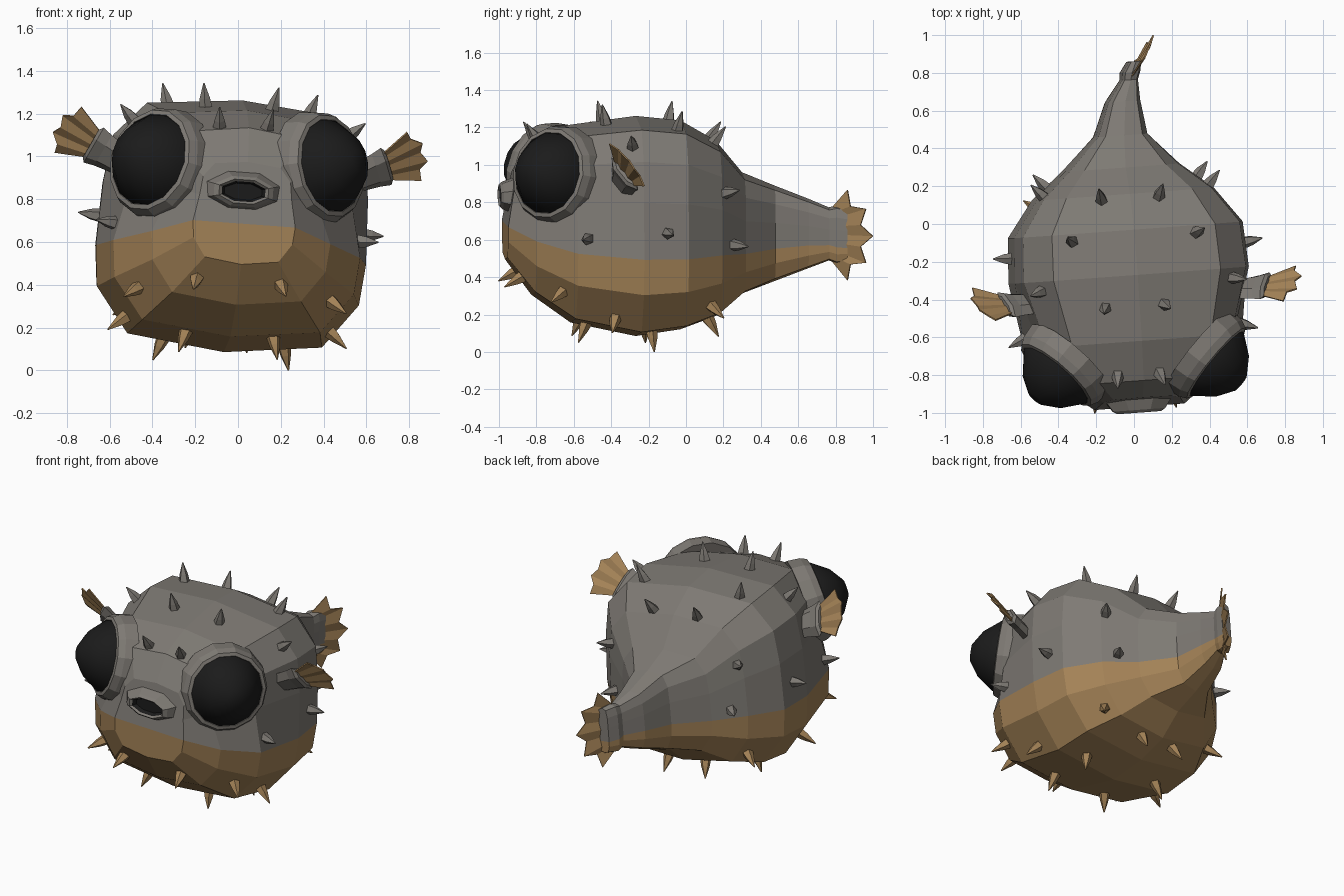
import bpy, bmesh, math
from mathutils import Vector, Matrix
from mathutils.bvhtree import BVHTree

if "Cube" in bpy.data.objects:
    bpy.data.objects.remove(bpy.data.objects["Cube"])


def mat(name, rgb):
    m = bpy.data.materials.new(name)
    m.diffuse_color = (*rgb, 1)
    m.use_nodes = True
    m.node_tree.nodes["Principled BSDF"].inputs["Base Color"].default_value = m.diffuse_color
    return m


GREY = mat("grey skin", (0.21, 0.195, 0.175))
TAN = mat("tan belly", (0.37, 0.225, 0.095))
BLACK = mat("black", (0.011, 0.011, 0.011))

# Slight yaw and roll of the whole fish
A = math.radians(4.2)
POSE = (Matrix.Translation((-0.045, 0, 0.65)) @ Matrix.Rotation(A, 4, 'Y')
        @ Matrix.Rotation(A, 4, 'Z') @ Matrix.Translation((0, 0, -0.65)))


def make(name, verts, faces, mats, index=None):
    me = bpy.data.meshes.new(name)
    me.from_pydata([POSE @ Vector(v) for v in verts], [], faces)
    for m in mats:
        me.materials.append(m)
    if index:
        me.polygons.foreach_set("material_index", index)
    bm = bmesh.new()
    bm.from_mesh(me)
    bmesh.ops.recalc_face_normals(bm, faces=bm.faces)
    bm.to_mesh(me)
    bm.free()
    ob = bpy.data.objects.new(name, me)
    bpy.context.collection.objects.link(ob)
    return ob


def loft(name, rings, mats, index=None):
    """Join equal rings; both ends are capped. index gives one material per band."""
    n = len(rings[0])
    verts = [p for r in rings for p in r]
    faces, idx = [], []
    for s in range(len(rings) - 1):
        for k in range(n):
            j = (k + 1) % n
            faces.append((s * n + k, s * n + j, s * n + n + j, s * n + n + k))
            idx.append(index[s] if index else 0)
    faces += [tuple(range(n)), tuple(range(len(verts) - n, len(verts)))]
    idx += [idx[0], index[-1] if index else 0]
    return make(name, verts, faces, mats, idx)


def ellipse(c, u, v, a, b, n, turn=0.0):
    return [c + u * a * math.cos(2 * math.pi * (k + turn) / n)
            + v * b * math.sin(2 * math.pi * (k + turn) / n) for k in range(n)]


# Body stations: y, top, bottom, colour line, half width, centre x, pinch at eye height
STATIONS = [
    (-0.97, 0.98, 0.50, 0.69, 0.24, 0, 0.92), (-0.83, 1.14, 0.31, 0.625, 0.42, 0, 0.80),
    (-0.62, 1.22, 0.16, 0.57, 0.58, 0, 0.91), (-0.27, 1.265, 0.085, 0.54, 0.635, 0, 1),
    (-0.03, 1.24, 0.12, 0.54, 0.62, 0, 1), (0.16, 1.13, 0.19, 0.55, 0.48, 0, 1),
    (0.30, 0.96, 0.31, 0.545, 0.31, 0, 1), (0.47, 0.89, 0.375, 0.56, 0.14, 0.01, 1),
    (0.65, 0.82, 0.445, 0.575, 0.09, 0.035, 1), (0.76, 0.775, 0.49, 0.575, 0.045, 0.075, 1),
    (0.80, 0.785, 0.475, 0.565, 0.05, 0.085, 1), (0.855, 0.775, 0.485, 0.56, 0.035, 0.11, 1)]


def section(y, top, bot, line, w, xc, pinch):
    up, dn = top - line, line - bot
    half = [(0.70 * pinch, top - 0.06 * up), (0.93 * pinch, top - 0.28 * up),
            (0.98 * pinch, line + 0.42 * up),
            (1.0, line), (0.97, line - 0.42 * dn), (0.72, bot + 0.12 * dn)]
    right = [(xc + f * w, y, z) for f, z in half]
    left = [(xc - f * w, y, z) for f, z in reversed(half)]
    ring = [(xc, y, top)] + right + [(xc, y, bot)] + left
    if y < -0.9:                      # forehead leans back above the chin
        ring = [(a, b + 0.05 * max(0, (c - line) / up), c) for a, b, c in ring]
    return ring


verts = [p for s in STATIONS for p in section(*s)]
faces, idx = [], []
N = 14
for s in range(len(STATIONS) - 1):
    for k in range(N):
        j = (k + 1) % N
        faces.append((s * N + k, s * N + j, s * N + N + j, s * N + N + k))
        idx.append(1 if 4 <= k <= 9 else 0)
for base in (0, len(verts) - N):      # end caps in strips, so the colour line carries on
    for k in range(7):
        strip = [k, k + 1, N - k - 1, (N - k) % N]
        faces.append(tuple(base + i for i in dict.fromkeys(strip)))
        idx.append(1 if k >= 4 else 0)
body = make("body", verts, faces, [GREY, TAN], idx)

X, Y, Z = Vector((1, 0, 0)), Vector((0, 1, 0)), Vector((0, 0, 1))

# Mouth: raised lips with a dark recess
profile = [(0.205, 0.105, -0.91), (0.15, 0.075, -0.985), (0.125, 0.06, -1.0),
           (0.11, 0.05, -0.99), (0.095, 0.04, -0.965)]
loft("mouth", [ellipse(Vector((-0.015, y, 0.84)), X, Z, a, b, 8, 0.5) for a, b, y in profile],
     [GREY, BLACK], [0, 0, 0, 1])


# Fan-shaped fin with pleats and notched tips
def fan(name, o, out, wid, base, r, notch, spread, tips, depth):
    nrm = out.cross(wid).normalized()
    n = 2 * tips - 1
    inner, outer = [], []
    for i in range(n):
        a = spread * (2 * i / (n - 1) - 1)
        pleat = nrm * (depth if i % 2 else -depth)
        rad = notch if i % 2 else r
        inner.append(o + wid * base * math.sin(a) / math.sin(spread) + pleat * 0.5)
        outer.append(o + (out * math.cos(a) + wid * math.sin(a)) * rad + pleat)
    ob = make(name, inner + outer, [(i, i + 1, n + i + 1, n + i) for i in range(n - 1)], [TAN])
    mod = ob.modifiers.new("thickness", 'SOLIDIFY')
    mod.thickness = 0.008
    mod.offset = 0


fan("tail_fin", Vector((0.075, 0.765, 0.63)), Vector((0.58, 0.83, 0)).normalized(), Z,
    0.13, 0.265, 0.205, math.radians(66), 5, 0.006)

# Per side: sign, name and a small shift of the eye
for side, tag, shift in ((1, "right", (-0.018, 0, 0.022)), (-1, "left", (-0.03, 0, -0.012))):
    # Eye: socket rim and pointed dome
    n = Vector((side * 0.70, -0.68, 0.20)).normalized()
    u = Z.cross(n).normalized()
    v = n.cross(u)
    c = Vector((side * 0.405, -0.755, 0.965)) + Vector(shift)
    loft(tag + "_eye_socket", [ellipse(c + n * h, u, v, r, r, 14) for r, h in
         ((0.272, -0.10), (0.262, -0.02), (0.243, 0.02), (0.222, 0.025), (0.21, 0.0))], [GREY])
    eye = loft(tag + "_eye", [ellipse(c + n * h, u, v, r, r, 14) for r, h in
               ((0.22, -0.02), (0.218, 0.028), (0.14, 0.13), (0.05, 0.19))], [BLACK])
    eye.data.polygons.foreach_set("use_smooth", [True] * len(eye.data.polygons))

    # Side fin: cuff and fan
    out = Vector((side * 0.88, 0.05, 0.42)).normalized()
    wid = Vector((side * 0.25, 0.60, -0.78))
    wid = (wid - out * wid.dot(out)).normalized()
    nrm = out.cross(wid)
    o = Vector((side * 0.57, -0.385, 0.95))
    loft(tag + "_fin_cuff", [ellipse(o + out * d, wid, nrm, a, b, 6) for d, a, b in
         ((-0.04, 0.08, 0.04), (0.08, 0.10, 0.035), (0.13, 0.115, 0.04), (0.145, 0.09, 0.025))],
         [GREY])
    fan(tag + "_side_fin", o + out * 0.12, out, wid, 0.075, 0.212, 0.185,
        math.radians(45), 4, 0.007)

# Spikes: placed on the nearest point of the skin, in mirrored pairs
bm = bmesh.new()
bm.from_mesh(body.data)
bm.transform(POSE.inverted())
tree = BVHTree.FromBMesh(bm)
bm.free()
SPIKES = [
    (0.155, 0.15, 1.15), (0.33, -0.07, 1.20), (0.16, -0.44, 1.26), (0.115, -0.81, 1.17),
    (0.53, -0.33, 1.16), (0.43, 0.165, 0.88), (0.64, -0.14, 0.68), (0.40, 0.22, 0.60),
    (0.58, -0.57, 0.65),
    (0.20, -0.92, 0.40), (0.45, -0.69, 0.36), (0.21, -0.56, 0.14), (0.50, -0.42, 0.20),
    (0.29, -0.20, 0.09), (0.13, 0.12, 0.16), (0.42, 0.10, 0.28)]
for i, p in enumerate(SPIKES):
    length = 0.098 if 4 <= i < 9 else 0.112
    for side, tag in ((1, "right"), (-1, "left")):
        q = Vector((p[0] * side - (0.025 if i in (2, 3) else 0), p[1], p[2]))
        loc, normal, _, _ = tree.find_nearest(q)
        d = (normal + (loc - Vector((0, -0.25, 0.65))).normalized()).normalized()
        u = d.orthogonal().normalized()
        v = d.cross(u)
        ring = ellipse(loc - d * 0.015, u, v, 0.036, 0.036, 5)
        mid = ellipse(loc + d * 0.04, u, v, 0.026, 0.026, 5)
        tip = ellipse(loc + d * length, u, v, 0.003, 0.003, 5)
        loft(f"{tag}_spike_{i + 1}", [ring, mid, tip], [GREY if i < 9 else TAN])
